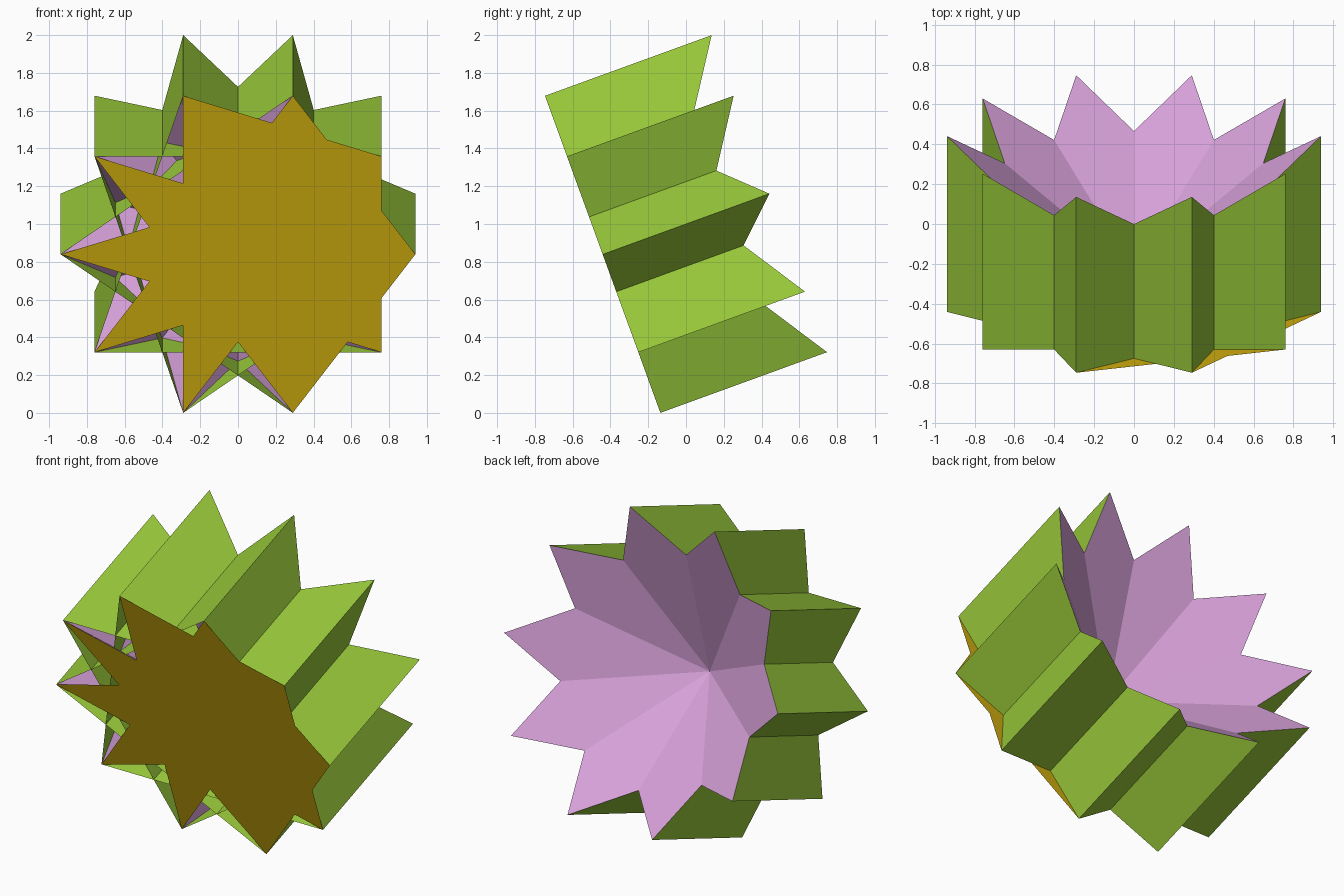
import bpy, math
from mathutils import Vector

if "Cube" in bpy.data.objects:
    bpy.data.objects.remove(bpy.data.objects["Cube"])

N = 10                      # star points
R = 0.939                   # tip radius, also the depth of the body
TILT = math.radians(20)

AXIS = Vector((0, math.cos(TILT), math.sin(TILT)))    # front to back
UP = Vector((0, -math.sin(TILT), math.cos(TILT)))
CENTRE = Vector((0, 0, 1))


def tip(i, side):
    """Star tip i on the front (-1) or back (+1) plane."""
    a = 2 * math.pi * (i % N) / N
    return (CENTRE + AXIS * (side * R / 2)
            + Vector((R * math.cos(a), 0, 0)) + UP * (R * math.sin(a)))


def front(i):
    return tip(i, -1)


def back(i):
    return tip(i, 1)


def material(name, colour):
    m = bpy.data.materials.new(name)
    m.diffuse_color = (*colour, 1)
    m.use_nodes = True
    m.node_tree.nodes["Principled BSDF"].inputs["Base Color"].default_value = m.diffuse_color
    return m


def build(name, polygons, mat):
    verts, faces = [], []
    for poly in polygons:
        faces.append(range(len(verts), len(verts) + len(poly)))
        verts.extend(poly)
    mesh = bpy.data.meshes.new(name)
    mesh.from_pydata(verts, [], [list(f) for f in faces])
    mesh.materials.append(mat)
    mesh.update()
    obj = bpy.data.objects.new(name, mesh)
    bpy.context.collection.objects.link(obj)


gold = material("gold", (0.68, 0.456, 0.005))
green = material("green", (0.314, 0.578, 0.042))
pink = material("pink", (0.672, 0.352, 0.687))

# Front cap: two interlaced pentagrams, each filled as a fan from one tip
cap = [[front(s + k) for k in tri]
       for s in (0, 1) for tri in ((0, 4, 8), (0, 2, 8), (0, 2, 6))]
build("front_cap", cap, gold)

# Side walls: each spans three tips, notched at the back to the chord's middle
walls = []
for i in range(N):
    j = i + 3
    notch = (front(i) + back(j)) / 2
    walls.append([back(i), notch, back(j), front(j), front(i)])
build("side_walls", walls, green)

# Back facets: triangles from each back tip down to the opposite front chord
facets = [[back(i), front(i - 3), front(i + 3)] for i in range(N)]
build("back_facets", facets, pink)
